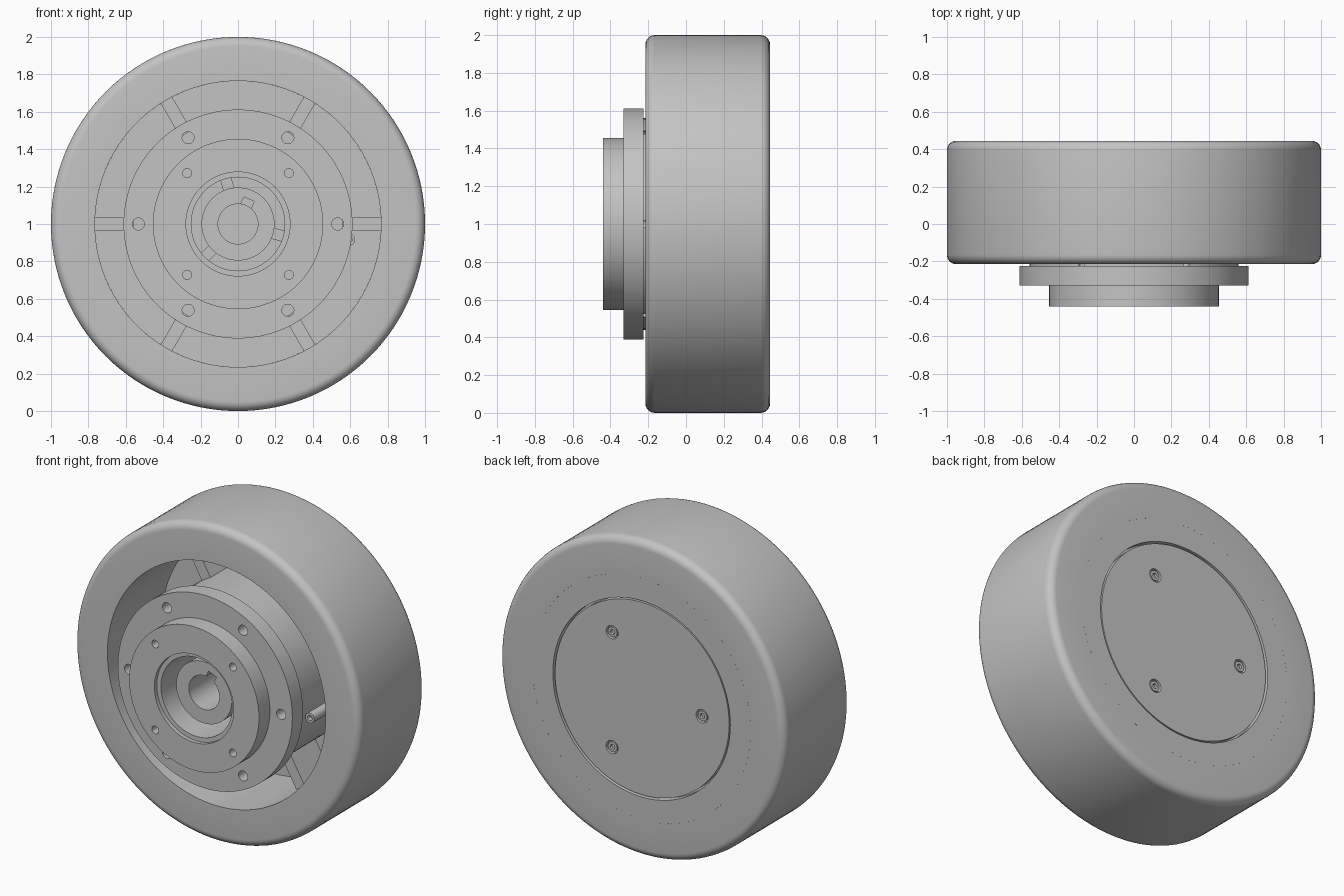
import bpy, bmesh, math
from mathutils import Matrix, Vector

cube = bpy.data.objects.get("Cube")
if cube:
    bpy.data.objects.remove(cube)

gray = bpy.data.materials.new("plain_gray")
gray.use_nodes = True
gray.diffuse_color = (0.55, 0.55, 0.55, 1)
gray.node_tree.nodes["Principled BSDF"].inputs["Base Color"].default_value = (0.55, 0.55, 0.55, 1)

AXLE = Vector((0, 0, 1))


def polar(radius, degrees):
    a = math.radians(degrees)
    return radius * math.cos(a), radius * math.sin(a)


def finish(name, bm):
    bmesh.ops.remove_doubles(bm, verts=bm.verts, dist=1e-5)
    bmesh.ops.recalc_face_normals(bm, faces=bm.faces)
    mesh = bpy.data.meshes.new(name)
    bm.to_mesh(mesh)
    bm.free()
    mesh.materials.append(gray)
    obj = bpy.data.objects.new(name, mesh)
    bpy.context.collection.objects.link(obj)
    return obj


def lathe(name, profile, sides=96, at=(0, 0)):
    """Revolve a closed (radius, y) profile around the axle direction."""
    bm = bmesh.new()
    rings = []
    for i in range(sides):
        c, s = polar(1, 360 * i / sides)
        rings.append([bm.verts.new((r * c + at[0], y, r * s + at[1] + AXLE.z)) for r, y in profile])
    n = len(profile)
    for i in range(sides):
        a, b = rings[i], rings[(i + 1) % sides]
        for j in range(n):
            k = (j + 1) % n
            if profile[j][0] or profile[k][0]:
                bm.faces.new((a[j], a[k], b[k], b[j]))
    bmesh.ops.dissolve_degenerate(bm, dist=1e-6, edges=bm.edges)
    return finish(name, bm)


def rod(name, radius, y0, y1, at, sides=24):
    return lathe(name, [(0, y0), (radius, y0), (radius, y1), (0, y1)], sides, at)


def radial_bar(name, r0, r1, width, y0, y1, degrees):
    """Box reaching outward from the axle at the given angle."""
    bm = bmesh.new()
    bmesh.ops.create_cube(bm, size=1)
    bm.transform(Matrix.Translation(AXLE) @ Matrix.Rotation(-math.radians(degrees), 4, 'Y')
                 @ Matrix.Translation(((r0 + r1) / 2, (y0 + y1) / 2, 0))
                 @ Matrix.Diagonal((r1 - r0, y1 - y0, width, 1)))
    return finish(name, bm)


def cut(obj, cutters):
    bpy.context.view_layer.objects.active = obj
    for cutter in cutters:
        cutter.hide_render = True
        mod = obj.modifiers.new("cut", 'BOOLEAN')
        mod.operation, mod.solver, mod.object = 'DIFFERENCE', 'EXACT', cutter
        bpy.ops.object.modifier_apply(modifier=mod.name)
        bpy.data.objects.remove(cutter)


# Tyre with rounded shoulders
front, back, fillet = -0.215, 0.445, 0.05
tyre_profile = [(0.765, back), (0.765, front)]
for y, start in ((front + fillet, -90), (back - fillet, 0)):
    for step in range(7):
        c, s = polar(fillet, start + 15 * step)
        tyre_profile.append((1 - fillet + c, y + s))
lathe("tyre", tyre_profile, 128)

# Wheel web closing the back, with a shallow pocket for the cover
lathe("wheel_web", [(0, 0.33), (0.765, 0.33), (0.765, back), (0.622, back),
                    (0.622, 0.40), (0, 0.40)])
for i in range(6):
    radial_bar("wheel_spoke", 0.5, 0.765, 0.07, 0.08, 0.34, 60 * i)

# Back cover with three countersunk screws
cover = lathe("back_cover", [(0, 0.39), (0.61, 0.39), (0.61, 0.44), (0, 0.44)])
screw_spots = [polar(0.42, a) for a in (60, 180, 300)]
cut(cover, [rod("screw_recess", 0.042, 0.415, 0.5, p) for p in screw_spots])
for p in screw_spots:
    lathe("cover_screw", [(0, 0.41), (0.032, 0.41), (0.032, 0.436), (0.016, 0.436),
                          (0.016, 0.42), (0, 0.42)], 24, p)

# Stepped hub: drum, bolt flange and raised nose around a wide bore
hub = lathe("hub", [(0.25, 0.335), (0.25, -0.415), (0.278, -0.415), (0.278, -0.44),
                    (0.455, -0.44), (0.455, -0.33), (0.612, -0.33), (0.612, -0.225),
                    (0.56, -0.225), (0.56, 0.335)])
holes = [rod("flange_hole", 0.032, -0.5, -0.2, polar(0.533, 60 * i)) for i in range(6)]
holes += [rod("nose_hole", 0.024, -0.5, -0.3, polar(0.385, 45 + 90 * i)) for i in range(4)]
cut(hub, holes)

# Shaft sleeve with keyway, held by three lugs
sleeve = lathe("shaft_sleeve", [(0.107, 0.335), (0.107, -0.34), (0.195, -0.34), (0.195, 0.335)])
cut(sleeve, [radial_bar("keyway", 0.08, 0.145, 0.06, -0.4, 0.32, 66)])
for a in (105, 225, 345):
    radial_bar("sleeve_lug", 0.185, 0.26, 0.06, -0.25, -0.1, a)

# Valve stem beside the hub
lathe("valve_stem", [(0, 0.335), (0.032, 0.335), (0.032, -0.13), (0.016, -0.13),
                     (0.016, -0.1), (0, -0.1)], 20, polar(0.6, -8))

# Smooth round surfaces, keep edges crisp
for obj in bpy.context.scene.objects:
    obj.select_set(obj.type == 'MESH')
bpy.ops.object.shade_smooth_by_angle(angle=math.radians(30))
